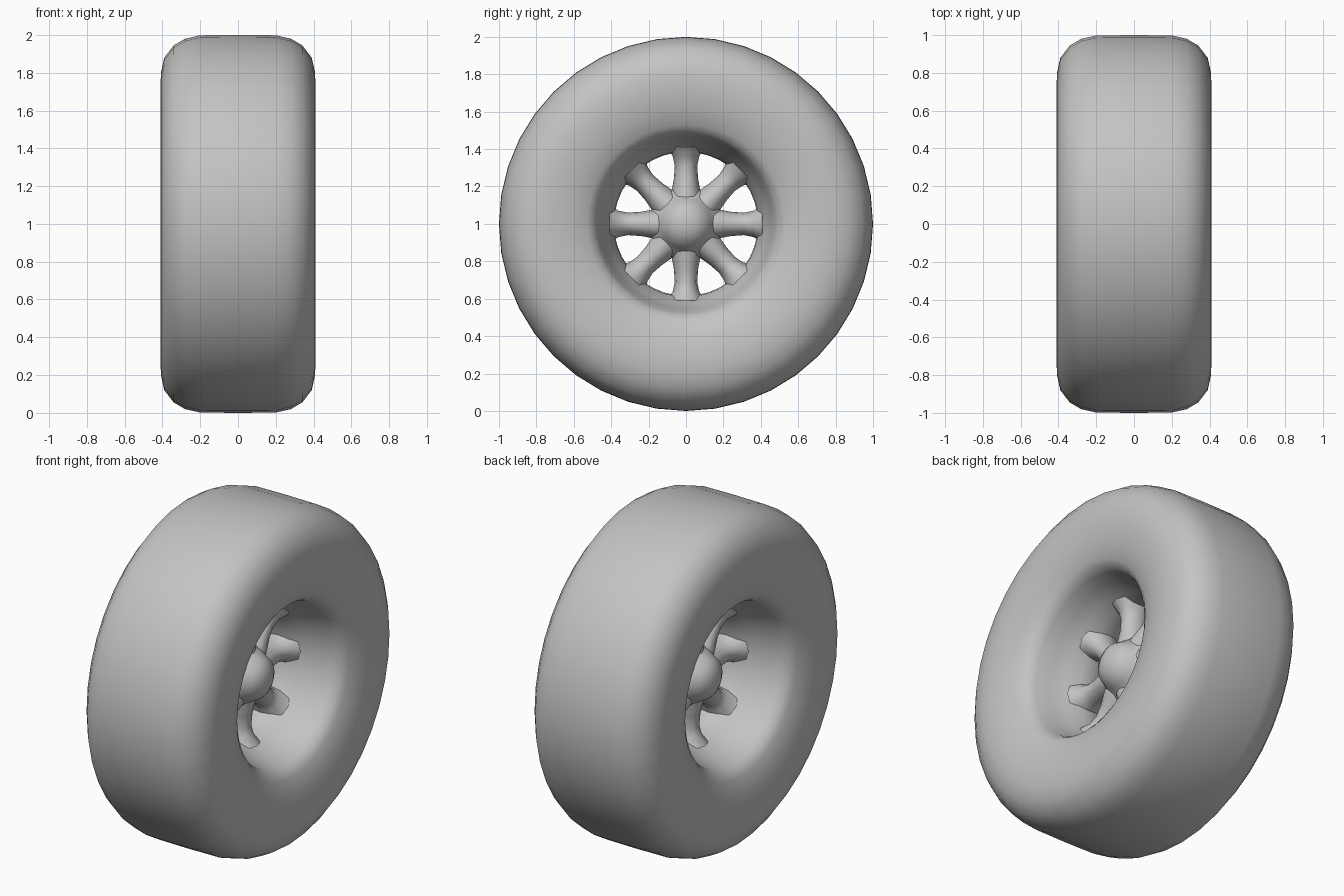
import bpy, bmesh, math
from mathutils import Matrix

old = bpy.data.objects.get("Cube")
if old:
    bpy.data.objects.remove(old, do_unlink=True)

grey = bpy.data.materials.new("plain grey")
grey.use_nodes = True
colour = (0.55, 0.55, 0.55, 1)
grey.diffuse_color = colour
grey.node_tree.nodes["Principled BSDF"].inputs["Base Color"].default_value = colour

CENTRE = Matrix.Translation((0, 0, 1))


def lathe(name, profile, sides, matrix=CENTRE, closed=False):
    """Turn (axial, radius) points about the x axis."""
    bm = bmesh.new()
    rings = []
    for x, r in profile:
        if r == 0:
            rings.append([bm.verts.new((x, 0, 0))] * sides)
        else:
            angles = [2 * math.pi * i / sides for i in range(sides)]
            rings.append([bm.verts.new((x, r * math.cos(a), r * math.sin(a))) for a in angles])
    pairs = list(zip(rings, rings[1:]))
    if closed:
        pairs.append((rings[-1], rings[0]))
    for a, b in pairs:
        for i in range(sides):
            j = (i + 1) % sides
            corners = list(dict.fromkeys((a[i], a[j], b[j], b[i])))
            bm.faces.new(corners)
    bm.transform(matrix)
    bmesh.ops.recalc_face_normals(bm, faces=bm.faces)
    mesh = bpy.data.meshes.new(name)
    bm.to_mesh(mesh)
    bm.free()
    obj = bpy.data.objects.new(name, mesh)
    bpy.context.collection.objects.link(obj)
    mesh.materials.append(grey)
    bpy.ops.object.select_all(action="DESELECT")
    obj.select_set(True)
    bpy.context.view_layer.objects.active = obj
    bpy.ops.object.shade_smooth_by_angle(angle=math.radians(50))


def mirrored(half):
    """Extend a +x half profile with its -x mirror image."""
    return half + [(-x, r) for x, r in reversed(half) if x > 0]


# Tyre with dished sidewalls and a deep rim, as one closed section
tread = [(0, 1.0), (0.2, 0.998), (0.28, 0.98), (0.34, 0.945), (0.39, 0.88),
         (0.408, 0.8), (0.41, 0.72), (0.395, 0.62), (0.365, 0.53), (0.34, 0.495),
         (0.3, 0.475), (0.22, 0.455), (0.13, 0.425), (0.06, 0.39), (0, 0.385)]
section = tread + [(-x, r) for x, r in reversed(tread[1:-1])]
lathe("tyre_and_rim", section, 40, closed=True)

# Domed hub with a broad waist where the spokes meet
lathe("hub", mirrored([(0.205, 0), (0.195, 0.06), (0.165, 0.11), (0.12, 0.135),
                       (0.08, 0.16), (0.05, 0.19), (0, 0.2)]), 24)

# Eight spokes, tapered outwards, flared at the rim and deeper along the axle
spoke = [(0.06, 0.09), (0.16, 0.08), (0.24, 0.065), (0.31, 0.06),
         (0.36, 0.07), (0.41, 0.1)]
upright = Matrix.Rotation(-math.pi / 2, 4, "Y")
deepen = Matrix.Diagonal((1.3, 1, 1, 1))
for i in range(8):
    turn = Matrix.Rotation(i * math.pi / 4, 4, "X")
    lathe(f"spoke_{i + 1}", spoke, 12, CENTRE @ turn @ deepen @ upright)
